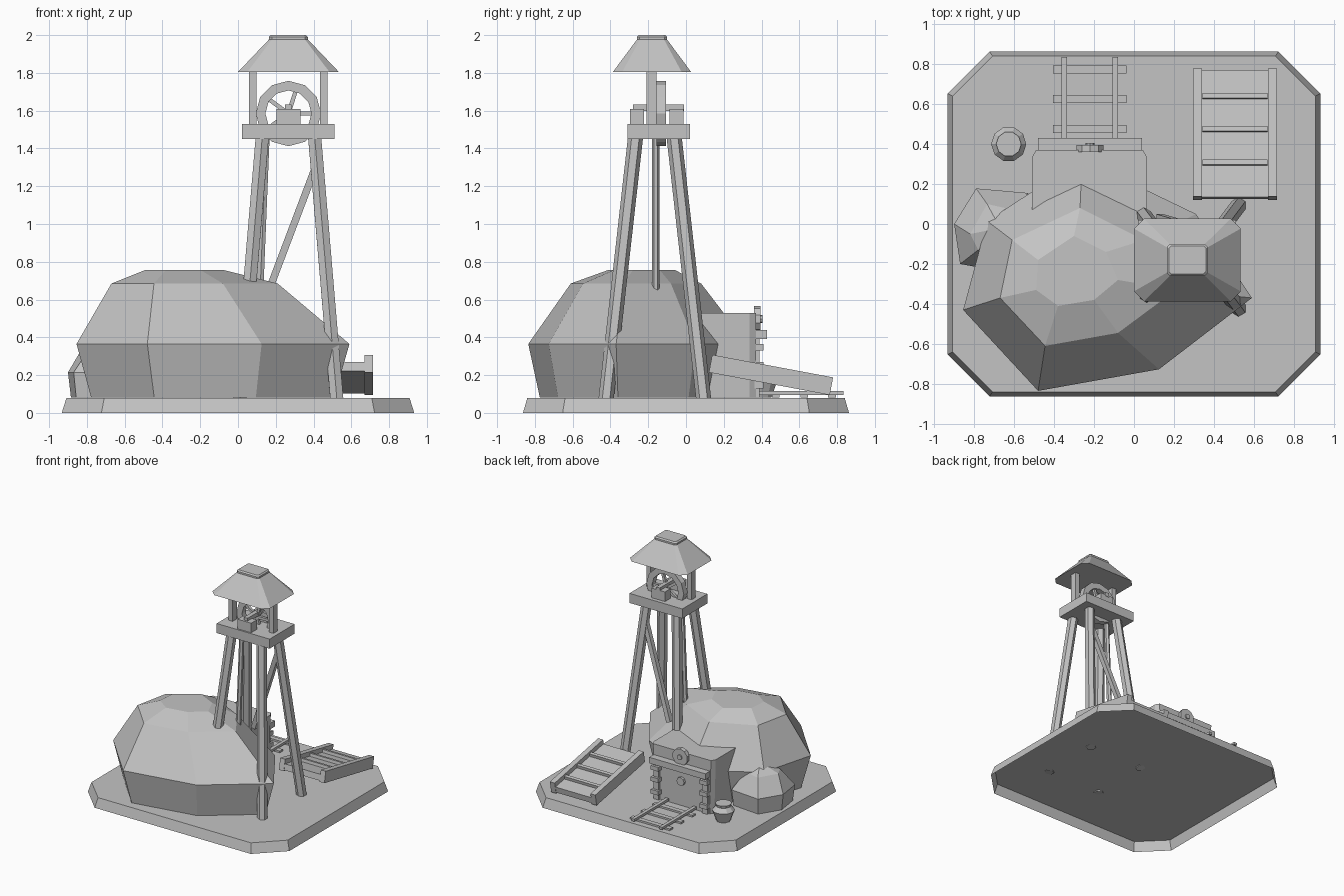
import bpy, bmesh, math
from mathutils import Vector, Matrix

cube = bpy.data.objects.get("Cube")
if cube:
    bpy.data.objects.remove(cube, do_unlink=True)

GREY = (0.55, 0.55, 0.55, 1)
mat = bpy.data.materials.new("plain grey")
mat.use_nodes = True
mat.diffuse_color = GREY
mat.node_tree.nodes["Principled BSDF"].inputs["Base Color"].default_value = GREY


def finish(name, bm):
    bmesh.ops.recalc_face_normals(bm, faces=bm.faces)
    mesh = bpy.data.meshes.new(name)
    bm.to_mesh(mesh)
    bm.free()
    mesh.materials.append(mat)
    obj = bpy.data.objects.new(name, mesh)
    bpy.context.collection.objects.link(obj)
    return obj


def loft(name, rings, floor=True):
    """Solid through rings of (x, y) outlines, each with its height."""
    bm = bmesh.new()
    loops = [[bm.verts.new((x, y, z)) for x, y in pts] for pts, z in rings]
    n = len(loops[0])
    for a, b in zip(loops, loops[1:]):
        for i in range(n):
            j = (i + 1) % n
            bm.faces.new((a[i], a[j], b[j], b[i]))
    if floor:
        bm.faces.new(loops[0])
    bm.faces.new(loops[-1])
    return finish(name, bm)


def box(name, x, y, z):
    rect = [(x[0], y[0]), (x[1], y[0]), (x[1], y[1]), (x[0], y[1])]
    return loft(name, [(rect, z[0]), (rect, z[1])])


def shrink(pts, s, c):
    return [(c[0] + (x - c[0]) * s, c[1] + (y - c[1]) * s) for x, y in pts]


def beam(name, a, b, width, depth, side):
    """Straight timber from a to b, its depth turned toward side."""
    a, b = Vector(a), Vector(b)
    d = (b - a).normalized()
    u = d.cross(Vector(side)).normalized()
    v = u.cross(d)
    rot = Matrix((u, v, d)).transposed().to_4x4()
    size = Matrix.Diagonal((width, depth, (b - a).length, 1))
    bm = bmesh.new()
    bmesh.ops.create_cube(bm, size=1, matrix=Matrix.Translation((a + b) / 2) @ rot @ size)
    return finish(name, bm)


def pole(name, a, b, r, sides=6):
    """Round timber from a to b."""
    a, b = Vector(a), Vector(b)
    rot = Vector((0, 0, 1)).rotation_difference(b - a).to_matrix().to_4x4()
    bm = bmesh.new()
    bmesh.ops.create_cone(bm, cap_ends=True, segments=sides, radius1=r, radius2=r,
                          depth=(b - a).length, matrix=Matrix.Translation((a + b) / 2) @ rot)
    return finish(name, bm)


def octagon(w, d, cut, c=(0, 0)):
    pts = [(w, cut - d), (w, d - cut), (w - cut, d), (cut - w, d),
           (-w, d - cut), (-w, cut - d), (cut - w, -d), (w - cut, -d)]
    return [(x + c[0], y + c[1]) for x, y in pts]


# Ground slab, a shell open below
GROUND = 0.08
loft("ground_slab", [(octagon(0.933, 0.863, 0.21), 0), (octagon(0.908, 0.84, 0.2), GROUND)],
     floor=False)
BASE = GROUND + 0.002

# Large faceted rock
waist = [(-0.855, -0.43), (-0.48, -0.835), (0.125, -0.727), (0.59, -0.37),
         (0.31, 0.05), (-0.26, 0.325), (-0.735, 0.015)]
shoulder = [(-0.67, -0.37), (-0.445, -0.61), (-0.08, -0.545), (0.21, -0.33),
            (0.05, -0.08), (-0.27, 0.08), (-0.61, -0.08)]
crown = [(-0.49, -0.33), (-0.38, -0.41), (-0.2, -0.38), (-0.08, -0.28),
         (-0.14, -0.14), (-0.3, -0.06), (-0.48, -0.18)]
loft("large_rock", [(shrink(waist, 0.89, (-0.15, -0.28)), BASE), (waist, 0.365),
                    (shoulder, 0.685), (crown, 0.757)])

# Small rock
edge = [(-0.9, 0), (-0.87, -0.2), (-0.6, -0.25), (-0.42, -0.1), (-0.53, 0.155), (-0.79, 0.178)]
top = [(-0.82, -0.05), (-0.78, -0.13), (-0.64, -0.14), (-0.56, -0.05), (-0.6, 0.07), (-0.735, 0.1)]
loft("small_rock", [(shrink(edge, 0.93, (-0.68, -0.03)), BASE), (edge, 0.215), (top, 0.35),
                    (shrink(top, 0.3, (-0.67, -0.02)), 0.4)])

# Mine entrance
wall = [(-0.51, 0.02), (0.065, 0.02), (0.065, 0.335), (0.045, 0.37), (-0.49, 0.37), (-0.51, 0.335)]
loft("entrance_wall", [(shrink(wall, 0.96, (-0.22, 0.37)), BASE), (wall, 0.53)])
box("entrance_lintel", (-0.48, 0.04), (0.36, 0.43), (0.39, 0.44))
for side in (-1, 1):
    x = -0.22 + side * 0.225
    box("entrance_post", (x - 0.025, x + 0.025), (0.34, 0.39), (BASE, 0.39))
    for z in (0.13, 0.235, 0.33):
        box("post_block", (x - 0.035, x + 0.035), (0.35, 0.41), (z, z + 0.035))
pole("entrance_disc", (-0.22, 0.36, 0.497), (-0.22, 0.395, 0.497), 0.07, 10)
pole("entrance_disc_boss", (-0.22, 0.36, 0.497), (-0.22, 0.405, 0.497), 0.022, 8)
pole("door_knob", (-0.22, 0.36, 0.29), (-0.22, 0.39, 0.29), 0.035, 8)

# Rail track
for y in (0.475, 0.625, 0.773):
    box("track_sleeper", (-0.405, -0.037), (y - 0.02, y + 0.02), (BASE, 0.097))
for x in (-0.35, -0.093):
    box("track_rail", (x - 0.014, x + 0.014), (0.38, 0.835), (0.095, 0.115))

# Pot, a lathed profile
pot = []
for r, z in ((0.055, BASE), (0.088, 0.17), (0.058, 0.205), (0.063, 0.225)):
    pot.append(([(-0.627 + r * math.cos(i * math.pi / 5), 0.4 + r * math.sin(i * math.pi / 5))
                 for i in range(10)], z))
loft("pot", pot)

# Sloping ramp with raised cleats
def ramp_part(name, x, y0, y1, lift, width, depth):
    a, b = [(x, y, 0.261 + lift - (y - 0.13) * 0.187) for y in (y0, y1)]
    beam(name, a, b, width, depth, (0, 0, 1))


for x in (0.317, 0.693):
    ramp_part("ramp_side", x, 0.13, 0.77, 0, 0.045, 0.095)
ramp_part("ramp_deck", 0.505, 0.13, 0.765, -0.015, 0.34, 0.05)
for y in (0.305, 0.473, 0.638):
    ramp_part("ramp_cleat", 0.505, y - 0.013, y + 0.013, 0.005, 0.325, 0.06)

# Tower legs, pole and brace
CX, CY = 0.267, -0.165
for sx in (-1, 1):
    for sy in (-1, 1):
        pole("tower_leg", (CX + sx * 0.256, CY + sy * 0.258, 0.075),
             (CX + sx * 0.137, CY + sy * 0.1, 1.48), 0.04)
pole("tower_pole", (0.115, -0.16, 0.6), (0.15, -0.16, 1.46), 0.02)
beam("tower_brace", (0.13, 0.03, 0.56), (0.41, -0.05, 1.3), 0.038, 0.038, (0, 1, 0))
box("tower_platform", (0.02, 0.51), (-0.31, 0.02), (1.45, 1.53))

# Winding wheel
WHEEL = Vector((CX, -0.13, 1.585))
bm = bmesh.new()
rows = []
for i in range(12):
    a = i * math.pi / 6
    rows.append([bm.verts.new(WHEEL + Vector((r * math.cos(a), y, r * math.sin(a))))
                 for r, y in ((0.173, -0.025), (0.173, 0.025), (0.122, 0.025), (0.122, -0.025))])
for i in range(12):
    p, q = rows[i], rows[(i + 1) % 12]
    for k in range(4):
        m = (k + 1) % 4
        bm.faces.new((p[k], p[m], q[m], q[k]))
finish("wheel_rim", bm)
for i in range(5):
    a = math.radians(i * 72)
    beam("wheel_spoke", WHEEL, WHEEL + Vector((math.cos(a), 0, math.sin(a))) * 0.135,
         0.022, 0.022, (0, 1, 0))
beam("wheel_axle", (CX, -0.28, 1.615), (CX, -0.01, 1.615), 0.035, 0.035, (0, 0, 1))
for y in (-0.26, -0.05):
    box("axle_block", (CX - 0.063, CX + 0.063), (y - 0.037, y + 0.037), (1.53, 1.61))

# Roof with clipped corners on two posts
for x in (0.077, 0.455):
    box("roof_post", (x - 0.02, x + 0.02), (-0.21, -0.155), (1.52, 1.83))
ROOF = (CX, -0.18)
loft("roof", [(octagon(0.267, 0.207, 0.05, ROOF), 1.805), (octagon(0.1, 0.077, 0.015, ROOF), 1.98)])
loft("roof_cap", [(octagon(0.103, 0.08, 0.015, ROOF), 1.975),
                  (octagon(0.103, 0.08, 0.015, ROOF), 1.99), (octagon(0.093, 0.07, 0.012, ROOF), 2.0)])
